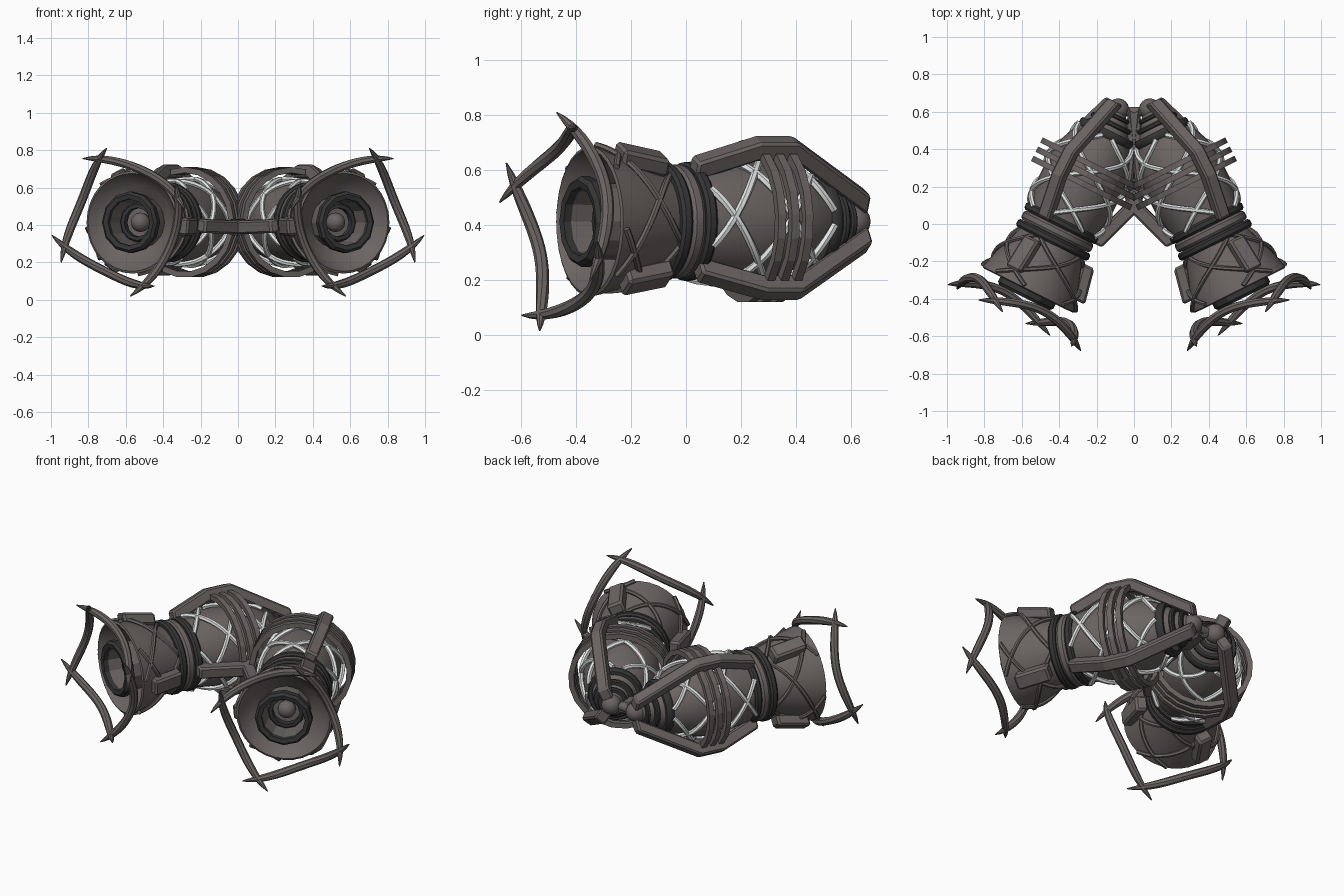
import bpy, bmesh, math
from mathutils import Matrix, Vector

if "Cube" in bpy.data.objects:
    bpy.data.objects.remove(bpy.data.objects["Cube"])

def material(name, rgb):
    m = bpy.data.materials.new(name)
    m.diffuse_color = (*rgb, 1)
    m.use_nodes = True
    m.node_tree.nodes["Principled BSDF"].inputs["Base Color"].default_value = m.diffuse_color
    return m

METAL = material("warm grey metal", (0.145, 0.128, 0.122))
DARK = material("charcoal rubber", (0.036, 0.036, 0.036))
PALE = material("pale wire", (0.78, 0.80, 0.80))

# Pod frame: local x = outward, y = up, z = along the axis to the mouth
YAW = math.radians(26.5)
S, C = math.sin(YAW), math.cos(YAW)
POD = Matrix(((C, 0, S, 0.41), (S, 0, -C, -0.04), (0, 1, 0, 0.414), (0, 0, 0, 1)))
FIN_ANGLES = (65, -55, 185)

def polar(deg, r, s):
    a = math.radians(deg)
    return Vector((r * math.cos(a), r * math.sin(a), s))

def finish(name, bm, mat, smooth=True, bevel=0):
    """Place a pod part in the world and mirror it to the other pod."""
    bmesh.ops.recalc_face_normals(bm, faces=bm.faces)
    bm.transform(POD)
    me = bpy.data.meshes.new(name)
    bm.to_mesh(me)
    bm.free()
    me.materials.append(mat)
    ob = bpy.data.objects.new(name, me)
    bpy.context.collection.objects.link(ob)
    if bevel:
        b = ob.modifiers.new("bevel", 'BEVEL')
        b.width, b.segments = bevel, 1
    ob.modifiers.new("mirror", 'MIRROR').use_clip = False
    if smooth:
        bpy.ops.object.select_all(action='DESELECT')
        ob.select_set(True)
        bpy.context.view_layer.objects.active = ob
        bpy.ops.object.shade_smooth_by_angle(angle=math.radians(35))
    return ob

def lathe(name, profile, mat, sides=32, closed=False, smooth=True):
    """Revolve (s, r) points around the pod axis."""
    bm = bmesh.new()
    rings = [[bm.verts.new(polar(360 * i / sides, r, s)) for i in range(sides)]
             for s, r in profile]
    pairs = list(zip(rings, rings[1:]))
    if closed:
        pairs.append((rings[-1], rings[0]))
    for a, b in pairs:
        for i in range(sides):
            j = (i + 1) % sides
            bm.faces.new((a[i], a[j], b[j], b[i]))
    if not closed:
        bm.faces.new(rings[0])
        bm.faces.new(rings[-1])
    return finish(name, bm, mat, smooth)

def hoop(name, s, r, t, h, mat, sides=32):
    """Ring band with a chamfered section, half width t and half depth h."""
    sec = [(-1, -1), (-1, .4), (-.5, 1), (.5, 1), (1, .4), (1, -1)]
    return lathe(name, [(s + t * a, r + h * b) for a, b in sec], mat, sides, True)

def sweep(bm, pts, radii, sides=6):
    """Tube along a path that wraps around the pod axis."""
    rings = []
    for i, p in enumerate(pts):
        tan = (pts[min(i + 1, len(pts) - 1)] - pts[max(i - 1, 0)]).normalized()
        out = Vector((p.x, p.y, 0))
        out = (out - tan * out.dot(tan)).normalized()
        side = tan.cross(out)
        ring = []
        for k in range(sides):
            a = 2 * math.pi * (k + .5) / sides
            ring.append(bm.verts.new(p + radii[i] * (out * math.cos(a) + side * math.sin(a))))
        rings.append(ring)
    for a, b in zip(rings, rings[1:]):
        for i in range(sides):
            j = (i + 1) % sides
            bm.faces.new((a[i], a[j], b[j], b[i]))
    bm.faces.new(rings[0])
    bm.faces.new(rings[-1])

def radius_at(profile, s):
    for (s0, r0), (s1, r1) in zip(profile, profile[1:]):
        if s0 <= s <= s1:
            return r0 + (r1 - r0) * (s - s0) / (s1 - s0)
    return profile[-1][1]

def wires(name, profile, s0, s1, cross_s, cross_deg, t, lift, mat):
    """Criss-cross helical wires hugging a profile."""
    bm = bmesh.new()
    for k in range(4):
        for hand in (-1, 1):
            pts = []
            for i in range(25):
                s = s0 + (s1 - s0) * i / 24
                deg = cross_deg + 90 * k + hand * 90 * (s - cross_s) / 0.23
                pts.append(polar(deg, radius_at(profile, s) + lift, s))
            sweep(bm, pts, [t] * 25)
    finish(name, bm, mat)

# Barrel body and its pale wires
barrel = [(-0.74, 0.04), (-0.68, 0.075), (-0.60, 0.13), (-0.54, 0.165), (-0.46, 0.20),
          (-0.36, 0.22), (-0.22, 0.22), (-0.10, 0.205), (0.0, 0.185), (0.07, 0.178)]
lathe("barrel_body", barrel, METAL)
wires("barrel_wires", barrel, -0.57, -0.06, -0.136, 5, 0.014, 0.012, PALE)

# Bell with a hollow mouth
bell = [(0.05, 0.178), (0.12, 0.203), (0.20, 0.232), (0.28, 0.258), (0.346, 0.274)]
lathe("bell", bell + [(0.352, 0.262), (0.31, 0.235), (0.27, 0.19), (0.25, 0.15),
                      (0.22, 0.12)], METAL)
wires("bell_wires", bell, 0.06, 0.335, 0.17, 20, 0.012, 0.008, METAL)

# Inner tube, mouth ring, inner ring and core ball
lathe("inner_tube", [(0.23, 0.138), (0.36, 0.138), (0.36, 0.125), (0.23, 0.115)],
      METAL, 12, True, False)
lathe("mouth_ring", [(0.335, 0.145), (0.345, 0.165), (0.38, 0.165), (0.395, 0.15),
                     (0.39, 0.125), (0.335, 0.125)], DARK, 12, True, False)
hoop("inner_ring", 0.27, 0.092, 0.02, 0.014, DARK, 12)

def ball(name, s, r):
    bm = bmesh.new()
    bmesh.ops.create_uvsphere(bm, u_segments=16, v_segments=10, radius=r,
                              matrix=Matrix.Translation((0, 0, s)))
    finish(name, bm, METAL)

ball("core_ball", 0.25, 0.052)
ball("tail_ball", -0.73, 0.058)

# Waist belt and tail collars
hoop("waist_ring_rear", -0.05, 0.198, 0.022, 0.018, DARK)
hoop("waist_ring_middle", 0.0, 0.192, 0.026, 0.016, METAL)
hoop("waist_ring_front", 0.05, 0.198, 0.022, 0.018, DARK)
for s, r, t in ((-0.585, 0.144, 0.024), (-0.645, 0.104, 0.014), (-0.69, 0.074, 0.012)):
    hoop("tail_collar", s, r, t, 0.014, DARK, 24)

# Three long bent fins and three short blocks on the bell
def slabs(name, outer, depth, half, bevel):
    bm = bmesh.new()
    section = outer + [(s, r - depth) for s, r in reversed(outer)]
    for deg in FIN_ANGLES:
        side = polar(deg + 90, half, 0)
        a, b = ([bm.verts.new(polar(deg, r, s) + sg * side) for s, r in section]
                for sg in (-1, 1))
        n, m = len(section), len(outer)
        for i in range(n):
            j = (i + 1) % n
            bm.faces.new((a[i], a[j], b[j], b[i]))
        for i in range(m - 1):
            for v in (a, b):
                bm.faces.new((v[i], v[i + 1], v[n - 2 - i], v[n - 1 - i]))
    finish(name, bm, METAL, False, bevel)

slabs("body_fins", [(-0.76, 0.115), (-0.42, 0.33), (-0.27, 0.33), (-0.03, 0.25)],
      0.075, 0.036, 0.01)
slabs("bell_blocks", [(0.09, 0.264), (0.285, 0.305)], 0.07, 0.047, 0.012)

# Rows of ribs between the fins
bm = bmesh.new()
for deg in FIN_ANGLES:
    for s in (-0.29, -0.345, -0.40):
        pts = [polar(deg - 60 + d, 0.28, s) for d in (-52, -34, -17, 0, 17, 34, 52)]
        sweep(bm, pts, [0.022] * 7, 4)
finish("ribs", bm, METAL, False)

# Four curved claws that cross in front of the mouth
bm = bmesh.new()
for k in range(4):
    pts, radii = [], []
    for i in range(25):
        t = i / 12 - 1
        q = t * t
        pts.append(polar(24 + 90 * k + 56 * t, 0.292 + 0.11 * q, 0.415 + 0.10 * q))
        radii.append(0.021 * (1 - abs(t) ** 6) + 0.003)
    sweep(bm, pts, radii, 8)
finish("claws", bm, METAL)

# Link bar joining the two tails
bpy.ops.mesh.primitive_cylinder_add(vertices=12, radius=0.026, depth=0.18,
                                    location=(0, 0.6, 0.414), rotation=(0, math.pi / 2, 0))
link = bpy.context.object
link.name = "tail_link"
link.data.materials.append(METAL)
